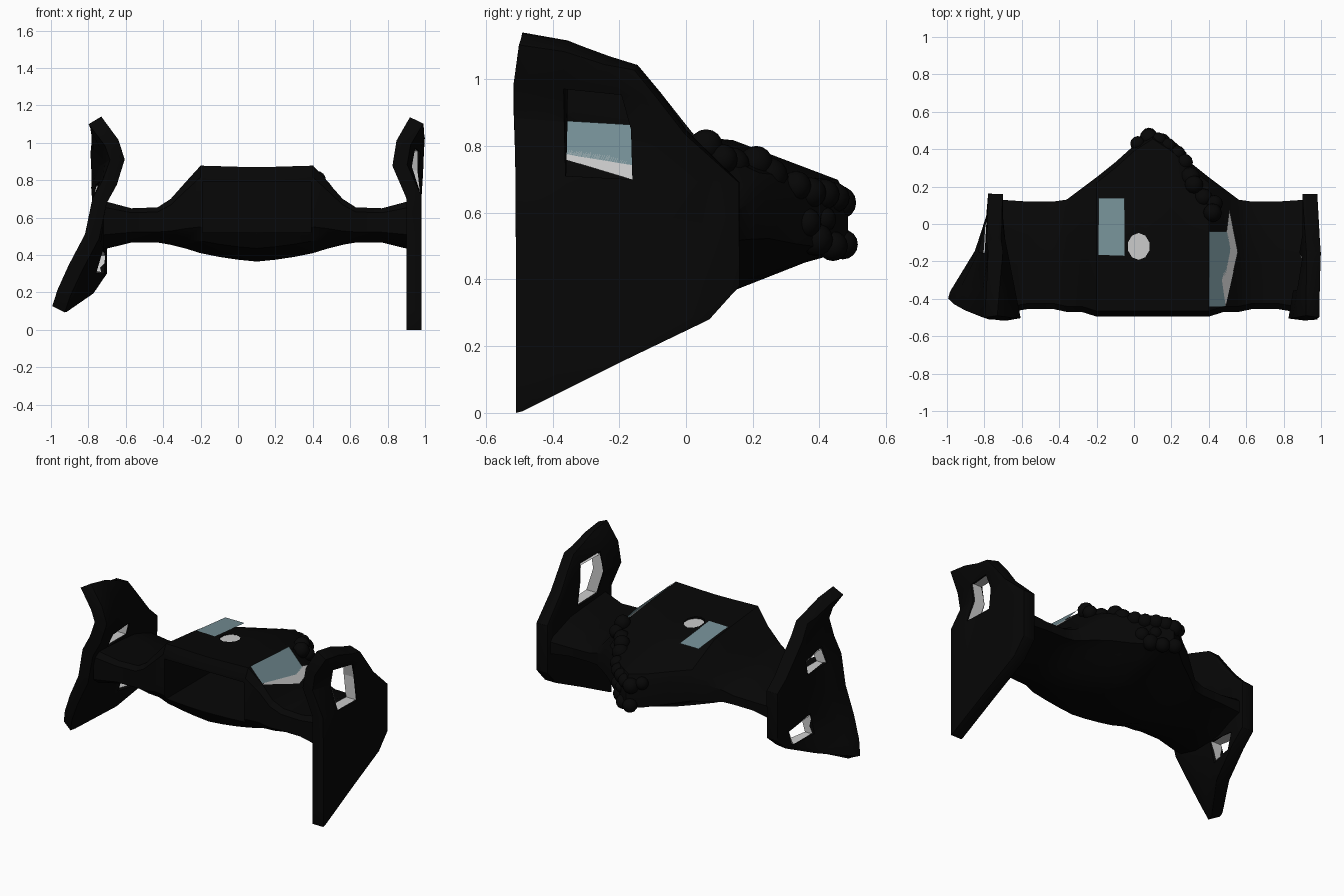
import bpy, bmesh, math
from mathutils import Vector

if "Cube" in bpy.data.objects:
    bpy.data.objects.remove(bpy.data.objects["Cube"])


def material(name, rgb):
    m = bpy.data.materials.new(name)
    m.diffuse_color = (*rgb, 1)
    m.use_nodes = True
    m.node_tree.nodes["Principled BSDF"].inputs["Base Color"].default_value = m.diffuse_color
    return m


BLACK = material("black_hull", (0.002, 0.002, 0.002))
BLUE = material("blue_panel", (0.18, 0.28, 0.31))
CX = 0.1  # hull symmetry plane


def make(name, verts, faces, mat=None):
    me = bpy.data.meshes.new(name)
    me.from_pydata(verts, [], faces)
    ob = bpy.data.objects.new(name, me)
    bpy.context.collection.objects.link(ob)
    bm = bmesh.new()
    bm.from_mesh(me)
    bmesh.ops.recalc_face_normals(bm, faces=bm.faces)
    bm.to_mesh(me)
    bm.free()
    if mat:
        me.materials.append(mat)
    return ob


def smooth(ob, angle=30):
    bpy.ops.object.select_all(action='DESELECT')
    ob.select_set(True)
    bpy.context.view_layer.objects.active = ob
    bpy.ops.object.shade_smooth_by_angle(angle=math.radians(angle))


# Hull: cross-sections lofted along x, (distance from middle, front, back, low, high)
half = [(0, -.495, .485, .365, .87), (.1, -.495, .42, .375, .872), (.2, -.495, .33, .39, .875),
        (.3, -.495, .25, .41, .878), (.38, -.47, .19, .435, .79), (.46, -.47, .13, .455, .70),
        (.53, -.455, .12, .467, .655), (.67, -.455, .12, .467, .65), (.82, -.48, .13, .43, .69)]


def section(x, yf, yb, zl, zh):
    h, d = zh - zl, yb - yf
    yz = [(yf, .3), (yf, .87), (yf + .03, 1), (yf + .42 * d, .94), (yf + .65 * d, .895),
          (yb - .03, .66), (yb, .55), (yb, .24), (yb - .13 * d, .17),
          (yf + .66 * d, 0.01), (yf + .3 * d, 0), (yf + .05, .14)]
    return [(x, y, zl + f * h) for y, f in yz]


stations = [(CX - s[0], *s[1:]) for s in reversed(half)] + [(CX + s[0], *s[1:]) for s in half[1:]]
verts, faces, n = [], [], 12
for s in stations:
    verts += section(*s)
for i in range(len(stations) - 1):
    for j in range(n):
        k = (j + 1) % n
        faces.append((i * n + j, i * n + k, (i + 1) * n + k, (i + 1) * n + j))
last = (len(stations) - 1) * n
faces += [tuple(range(n)), tuple(range(last, last + n))]
hull = make("hull", verts, faces, BLACK)

# Front bay and round roof opening
bpy.ops.mesh.primitive_cube_add(size=1, location=(CX, -.3, .655))
bay = bpy.context.object
bay.name = "bay_cutter"
bay.scale = (.58, .6, .27)
bpy.ops.mesh.primitive_cylinder_add(vertices=10, radius=.06, depth=.2, location=(.025, -.12, .85))
hole = bpy.context.object
hole.name = "roof_hole_cutter"
hole.scale.y = 1.2
for cutter in (bay, hole):
    cutter.data.materials.append(BLACK)
    cutter.hide_render = True
    cutter.hide_set(True)
    mod = hull.modifiers.new("cut", 'BOOLEAN')
    mod.object = cutter
    mod.solver = 'EXACT'
smooth(hull)
bpy.ops.mesh.primitive_cylinder_add(vertices=10, radius=.061, depth=.02, location=(.025, -.12, .825))
bpy.context.object.name = "roof_hole_plug"
bpy.context.object.scale.y = 1.2

# Roof panel and shoulder window
make("roof_panel", [(-.19, -.165, .852), (-.05, -.17, .852), (-.05, .14, .822), (-.19, .14, .822)],
     [(0, 1, 2, 3)], BLUE)


def shoulder(name, outline, mat=None):
    vs = [(x, y, .88 - .06 * (y + .44) - 1.08 * (x - .4)) for x, y in outline]
    return make(name, vs, [tuple(range(len(vs)))], mat)


shoulder("shoulder_panel", [(.4, -.44), (.485, -.44), (.515, -.13), (.5, -.04), (.4, -.04)], BLUE)
for pair in ([(.49, -.44), (.555, -.15), (.515, -.13), (.47, -.3)],
             [(.515, -.13), (.555, -.15), (.51, .08), (.495, -.04)]):
    shoulder("shoulder_rim", pair)


# Wings: rows of (front z, back z, front y, back y, front x, back x)
upper = [(.71, .69, -.51, .16, .94, .94), (.88, .84, -.51, .0, .865, .95),
         (1.0, .95, -.51, -.08, .885, .955), (1.12, 1.035, -.495, -.15, .955, .96)]
right_low = [(0, .005, -.51, -.49, .94, .94), (.1, .15, -.51, -.2, .94, .94),
             (.3, .28, -.51, .07, .94, .94), (.5, .38, -.51, .16, .94, .94)]
left_low = [(.11, .115, -.41, -.37, -.96, -.95), (.2, .2, -.44, -.15, -.93, -.81),
            (.33, .3, -.47, .07, -.87, -.74), (.5, .38, -.5, .16, -.78, -.74)]
left_up = [(.69, .69, -.51, .16, -.74, -.74), (.79, .76, -.51, .08, -.685, -.745),
           (.91, .85, -.51, .0, -.645, -.745), (1.0, .95, -.51, -.08, -.675, -.75),
           (1.12, 1.035, -.495, -.15, -.765, -.74)]


def wing(name, rows, open_cells):
    grid = []
    for zf, zb, yf, yb, xf, xb in rows:
        w = yb - yf
        ys = [yf, min(-.36, yf + .4 * w), min(-.16, yf + .75 * w), min(.05, yf + .9 * w), yb]
        grid.append([Vector((xf + (xb - xf) * (y - yf) / w, y, zf + (zb - zf) * (y - yf) / w))
                     for y in ys])
    grid[-1][1].z += .012
    flat = [p for r in grid for p in r]
    quads = [(r * 5 + c, r * 5 + c + 1, r * 5 + c + 6, r * 5 + c + 5)
             for r in range(len(rows) - 1) for c in range(4) if (r, c) not in open_cells]
    ob = make(name, flat, quads, BLACK)
    sol = ob.modifiers.new("thickness", 'SOLIDIFY')
    sol.thickness, sol.offset = .08, 0
    bev = ob.modifiers.new("rounding", 'BEVEL')
    bev.width, bev.segments = .015, 2
    smooth(ob)
    return grid


def liner(name, grid, r0, r1, c):
    # grey inner rim of a wing opening
    loop = [grid[r][c] for r in range(r0, r1 + 1)] + [grid[r][c + 1] for r in range(r1, r0 - 1, -1)]
    mid = sum(loop, Vector()) / len(loop)
    vs = []
    for p in loop:
        q = p + Vector((0, mid.y - p.y, mid.z - p.z)) * .05
        vs += [q - Vector((.036, 0, 0)), q + Vector((.036, 0, 0))]
    m = len(vs)
    make(name, vs, [(i, i + 1, (i + 3) % m, (i + 2) % m) for i in range(0, m, 2)])


g = wing("right_wing", right_low + upper, {(4, 1), (5, 1)})
liner("right_wing_window_rim", g, 4, 6, 1)
g = wing("left_wing", left_low + left_up, {(4, 1), (2, 2)})
liner("left_wing_window_rim", g, 4, 5, 1)
liner("left_wing_lower_rim", g, 2, 3, 2)

# Rounded lumps along the broken rear edge (x, y, z, radius)
lumps = [(.42, .06, .80, .05), (.43, .11, .76, .045), (.37, .14, .745, .05), (.32, .21, .75, .05),
         (.30, .25, .71, .055), (.27, .33, .68, .045), (.23, .375, .66, .045),
         (.18, .415, .655, .045), (.13, .445, .645, .045), (.08, .46, .63, .05), (.02, .43, .65, .04),
         (.20, .39, .52, .05), (.24, .36, .57, .045), (.15, .44, .50, .045), (.08, .47, .505, .045),
         (.18, .41, .58, .04)]
for i, (x, y, z, r) in enumerate(lumps):
    bpy.ops.mesh.primitive_uv_sphere_add(segments=12, ring_count=8, radius=r, location=(x, y, z))
    ob = bpy.context.object
    ob.name = f"rear_lump_{i + 1}"
    ob.data.materials.append(BLACK)
    smooth(ob, 60)
